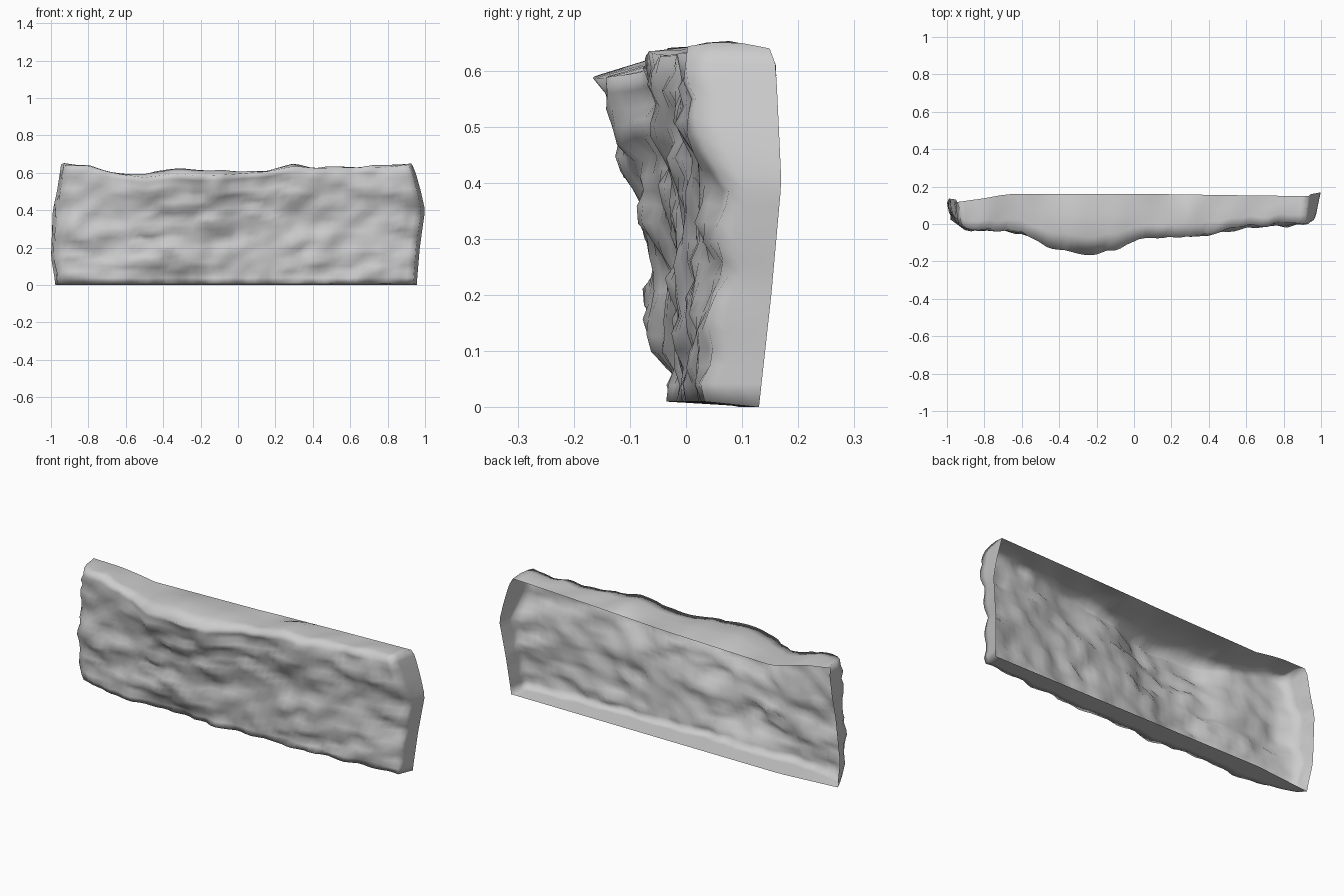
import bpy, bmesh, math
from mathutils import Vector, noise

cube = bpy.data.objects.get("Cube")
if cube:
    bpy.data.objects.remove(cube, do_unlink=True)


def curve(points, t):
    """Piecewise linear value through (t, value) points."""
    if t <= points[0][0]:
        return points[0][1]
    for (a, p), (b, q) in zip(points, points[1:]):
        if t <= b:
            return p + (q - p) * (t - a) / (b - a)
    return points[-1][1]


# Outlines of the cliff
TOP = [(-.95, .65), (-.8, .645), (-.7, .615), (-.6, .595), (-.5, .592), (-.36, .625), (-.2, .62),
       (0, .612), (.15, .617), (.3, .645), (.42, .632), (.8, .638), (.93, .652)]
RIM_TOP = [(-.95, .645), (-.8, .63), (-.62, .59), (0, .605), (.5, .625), (.95, .64)]
LEDGE = [(-1, .05), (-.94, .01), (-.88, -.025), (-.8, -.04), (-.6, -.055), (-.5, -.1), (-.4, -.145),
         (-.22, -.172), (-.1, -.145), (0, -.1), (.1, -.08), (.4, -.06), (.6, -.045), (.75, -.02),
         (.88, -.012), (1, .0)]
FOOT = [(-1, .04), (-.9, .0), (-.8, -.015), (-.5, -.015), (-.4, -.025), (.4, -.015), (.8, .005), (1, .025)]
HOLLOW = [(-1, .0), (-.4, .01), (0, .02), (.6, .025), (.85, .03), (1, .05)]
EDGE_NEG = [(0, -.975), (.15, -1), (.4, -.99), (.5, -.968), (.65, -.945)]
EDGE_POS = [(0, .955), (.2, .972), (.4, 1), (.5, .978), (.6, .95), (.65, .93)]
RIM_Y = [(0, .13), (.2, .152), (.4, .17), (.55, .163), (.61, .16), (.65, .145)]


def crag(x, z):
    """Layered rock relief, stretched along the wall."""
    broad = noise.noise(Vector((x * 4, 3, z * 9)))
    fine = noise.noise(Vector((x * 12, 7, z * 19)))
    strata = abs(noise.noise(Vector((x * 5, 12, z * 13))))
    return .024 * broad + .019 * fine - .035 * (strata - .25)


def boulder(x, z):
    """Low block jutting out under the overhang."""
    return -.03 * math.exp(-((x + .33) / .13) ** 4 - ((z - .14) / .08) ** 4)


def front_point(u, v):
    """Point on the rough face, u along the wall and v up it."""
    z = .012 + v * .63
    left, right = curve(EDGE_NEG, z) + .02, curve(EDGE_POS, z) - .02
    x = left + u * (right - left)
    foot, ledge = curve(FOOT, x), curve(LEDGE, x)
    z = .01 + v * (curve(TOP, x) - .017 - .25 * max(0, -.06 - ledge))
    y = foot + (ledge - foot) * v ** 1.3
    y += curve(HOLLOW, x) * math.sin(math.pi * v) + crag(x, z) + boulder(x, z)
    # round the top lip and the foot, and let the ledges wander
    y += .012 * max(0, v - .93) / .07 + .008 * max(0, .06 - v) / .06
    wander = math.sin(math.pi * v) * .014
    z += wander * noise.noise(Vector((x * 13, 31, z * 13)))
    if u < .01:
        x += .02 * noise.noise(Vector((4, 9, z * 17)))
    return Vector((x, y, z))


def rim_point(p, u, v):
    """Matching point on the open back rim."""
    x = curve(EDGE_NEG, p.z) + u * (curve(EDGE_POS, p.z) - curve(EDGE_NEG, p.z))
    if v > .99:
        z = curve(RIM_TOP, x)
    else:
        z = 0 if v < .01 else p.z
    y = curve(RIM_Y, z) - .035 * max(0, -.65 - x) / .35
    return Vector((x, y, z))


# Rough face
bm = bmesh.new()
bmesh.ops.create_grid(bm, x_segments=56, y_segments=20, size=1)
uv = {}
for vert in bm.verts:
    u, v = (vert.co.x + 1) / 2, (vert.co.y + 1) / 2
    vert.co = front_point(u, v)
    uv[vert] = (u, v)

# Top, underside and ends run back to the open rim
border = [e for e in bm.edges if e.is_boundary]
front = {v: v.co.copy() for e in border for v in e.verts}
source = {tuple(v.co): v for v in front}
for step in (.3, .65, 1):
    new = bmesh.ops.extrude_edge_only(bm, edges=border)["geom"]
    border = [g for g in new if isinstance(g, bmesh.types.BMEdge) and g.is_boundary]
    next_source = {}
    for vert in [g for g in new if isinstance(g, bmesh.types.BMVert)]:
        root = source[tuple(vert.co)]
        u, v = uv[root]
        start = front[root]
        co = start.lerp(rim_point(start, u, v), step)
        if v > .99 and step < 1:
            co.z = curve(TOP, co.x) - .004 + .012 * noise.noise(co * 9)
        if u < .01 and step < 1:
            co.x += .02 * noise.noise(Vector((co.y * 20, 5, co.z * 17)))
        vert.co = co
        next_source[tuple(co)] = root
    source = next_source

bmesh.ops.recalc_face_normals(bm, faces=bm.faces)
middle = min(bm.faces, key=lambda f: f.calc_center_median().y)
if middle.normal.y > 0:
    bmesh.ops.reverse_faces(bm, faces=bm.faces)

mesh = bpy.data.meshes.new("cliff_wall")
bm.to_mesh(mesh)
bm.free()
wall = bpy.data.objects.new("cliff_wall", mesh)
bpy.context.collection.objects.link(wall)

# Stone colour
stone = bpy.data.materials.new("pale_grey_stone")
stone.use_nodes = True
colour = (.6, .6, .6, 1)
stone.diffuse_color = colour
stone.node_tree.nodes["Principled BSDF"].inputs["Base Color"].default_value = colour
mesh.materials.append(stone)

bpy.context.view_layer.objects.active = wall
wall.select_set(True)
bpy.ops.object.shade_smooth_by_angle(angle=math.radians(130))
